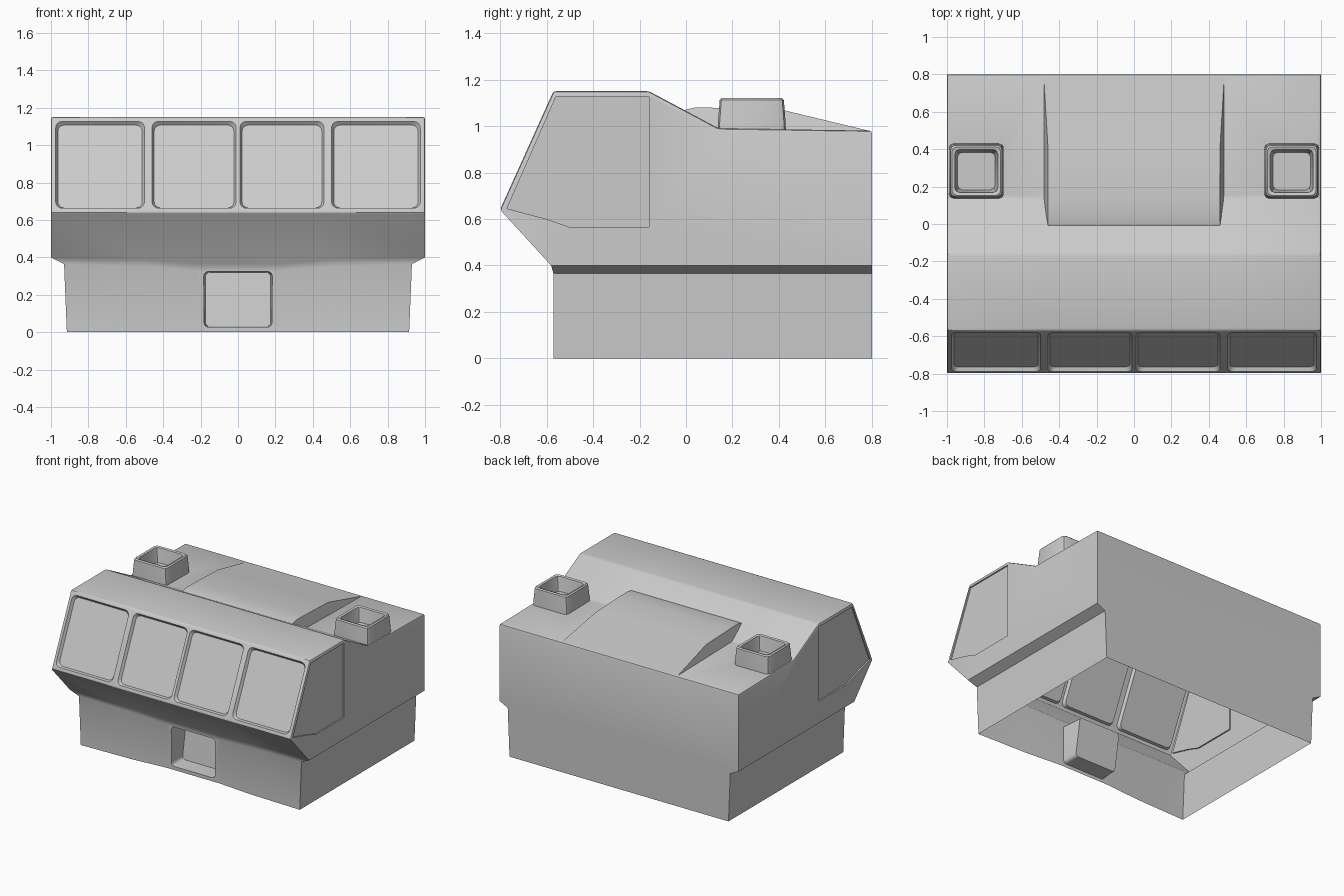
import bpy, bmesh, math
from mathutils import Vector

if "Cube" in bpy.data.objects:
    bpy.data.objects.remove(bpy.data.objects["Cube"])


def finish(bm, name):
    bmesh.ops.recalc_face_normals(bm, faces=bm.faces)
    me = bpy.data.meshes.new(name)
    bm.to_mesh(me)
    bm.free()
    ob = bpy.data.objects.new(name, me)
    bpy.context.collection.objects.link(ob)
    return ob


def prism(name, loop_a, loop_b):
    """Closed solid between two matching loops of points."""
    bm = bmesh.new()
    a = [bm.verts.new(p) for p in loop_a]
    b = [bm.verts.new(p) for p in loop_b]
    bm.faces.new(a)
    bm.faces.new(b[::-1])
    for i in range(len(a)):
        j = (i + 1) % len(a)
        bm.faces.new((a[i], b[i], b[j], a[j]))
    return finish(bm, name)


def rounded_rect(w, h, r, n=4):
    pts = []
    for k, (sx, sy) in enumerate(((1, 1), (-1, 1), (-1, -1), (1, -1))):
        for i in range(n + 1):
            t = math.pi / 2 * (k + i / n)
            pts.append((sx * (w / 2 - r) + r * math.cos(t), sy * (h / 2 - r) + r * math.sin(t)))
    return pts


def combine(body, tool, op):
    m = body.modifiers.new(op, 'BOOLEAN')
    m.operation = op
    m.solver = 'EXACT'
    m.object = tool
    bpy.context.view_layer.objects.active = body
    bpy.ops.object.modifier_apply(modifier=m.name)
    bpy.data.objects.remove(tool)


# Main body: side profile lofted across x, lower part narrower, front wall bowed in at the middle
def profile(x):
    a = abs(x)
    end = a > 0.99
    d = 0.0 if end else (0.035 if a < 0.3 else 0.012)
    xm, xb = (math.copysign(0.93, x), math.copysign(0.915, x)) if end else (x, x)
    return [(x, 0.8, 0.4), (x, 0.8, 0.98), (x, 0.14, 0.99), (x, -0.16, 1.15), (x, -0.57, 1.15),
            (x, -0.8, 0.64), (x, -0.58 + d, 0.4 - d),
            (xm, -0.57 + d, 0.365 - d), (xb, -0.57 + d, 0), (xb, 0.8, 0), (xm, 0.8, 0.365)]


bm = bmesh.new()
rings = [[bm.verts.new(p) for p in profile(x)] for x in (-1, -0.5, -0.22, 0.22, 0.5, 1)]
for r, s in zip(rings, rings[1:]):
    for i in range(11):
        j = (i + 1) % 11
        bm.faces.new((r[i], r[j], s[j], s[i]))
for r in (rings[0], rings[-1]):
    bm.faces.new(r[:7])
    bm.faces.new((r[0], r[6], r[7], r[10]))
    bm.faces.new((r[7], r[8], r[9], r[10]))
bmesh.ops.recalc_face_normals(bm, faces=bm.faces)
soft = [e for e in bm.edges if e.calc_face_angle(0) > 0.45 and max(v.co.z for v in e.verts) > 0.5
        and min(v.co.z for v in e.verts) > 0.5]
bmesh.ops.bevel(bm, geom=soft, offset=0.012, segments=2, profile=0.5, affect='EDGES')
shell = finish(bm, "cabin_shell")

# Raised middle of the rear roof
hump = [(-0.01, 1.068), (0.04, 1.08), (0.14, 1.078), (0.42, 1.068), (0.785, 0.98), (0.785, 0.9), (0.1, 0.9)]


def hump_loop(s):
    return [(s * (0.46 + max(0, 1.07 - z) * 0.25), y, z) for y, z in hump]


combine(shell, prism("roof_hump", hump_loop(-1), hump_loop(1)), 'UNION')

# Two square roof hatches with hollow tops
for s in (-1, 1):
    bm = bmesh.new()
    layers = [(0.15, 0.9), (0.145, 1.02), (0.138, 1.112), (0.13, 1.12), (0.115, 1.115), (0.1, 1.01)]
    loops = [[bm.verts.new((s * 0.843 + px, 0.283 + py, z)) for px, py in
              rounded_rect(2 * h, 2 * h, 0.025, 2)] for h, z in layers]
    for a, b in zip(loops, loops[1:]):
        for i in range(len(a)):
            j = (i + 1) % len(a)
            bm.faces.new((a[i], a[j], b[j], b[i]))
    bm.faces.new(loops[0][::-1])
    bm.faces.new(loops[-1])
    combine(shell, finish(bm, "roof_hatch"), 'UNION')

# Four recessed windscreen panels on the sloping front
up = Vector((0, 0.23, 0.51)).normalized()
out = Vector((0, -0.51, 0.23)).normalized()
mid = Vector((0, -0.685, 0.895))
for x0, x1 in ((-0.975, -0.5), (-0.46, -0.01), (0.01, 0.46), (0.5, 0.975)):
    def pane(grow, depth):
        c = mid + Vector(((x0 + x1) / 2, 0, 0)) + out * depth
        return [c + Vector((px, 0, 0)) + up * py
                for px, py in rounded_rect(x1 - x0 + grow, 0.51 + grow, 0.035)]
    combine(shell, prism("windscreen_cutter", pane(-0.024, -0.022), pane(0.02, 0.02)), 'DIFFERENCE')

# Shallow side panels
side = [(-0.56, 1.125), (-0.16, 1.125), (-0.16, 0.565), (-0.5, 0.565), (-0.6, 0.6), (-0.77, 0.645)]
for s in (-1, 1):
    combine(shell, prism("side_panel_cutter", [(s * 0.99, y, z) for y, z in side],
                         [(s * 1.05, y, z) for y, z in side]), 'DIFFERENCE')

# Recessed box in the lower front
def niche(grow, y):
    return [(px, y + (0.04 if pz > 0 else 0), 0.175 + pz)
            for px, pz in rounded_rect(0.38 + grow, 0.305 + grow * 0.5, 0.025)]


combine(shell, prism("front_niche_cutter", niche(-0.03, -0.41), niche(0, -0.7)), 'DIFFERENCE')

# Open the underside
bm = bmesh.new()
bm.from_mesh(shell.data)
bmesh.ops.delete(bm, geom=[f for f in bm.faces if all(v.co.z < 0.003 for v in f.verts)], context='FACES')
bm.to_mesh(shell.data)
bm.free()

bpy.ops.object.select_all(action='DESELECT')
shell.select_set(True)
bpy.context.view_layer.objects.active = shell
bpy.ops.object.shade_smooth_by_angle(angle=math.radians(30))
